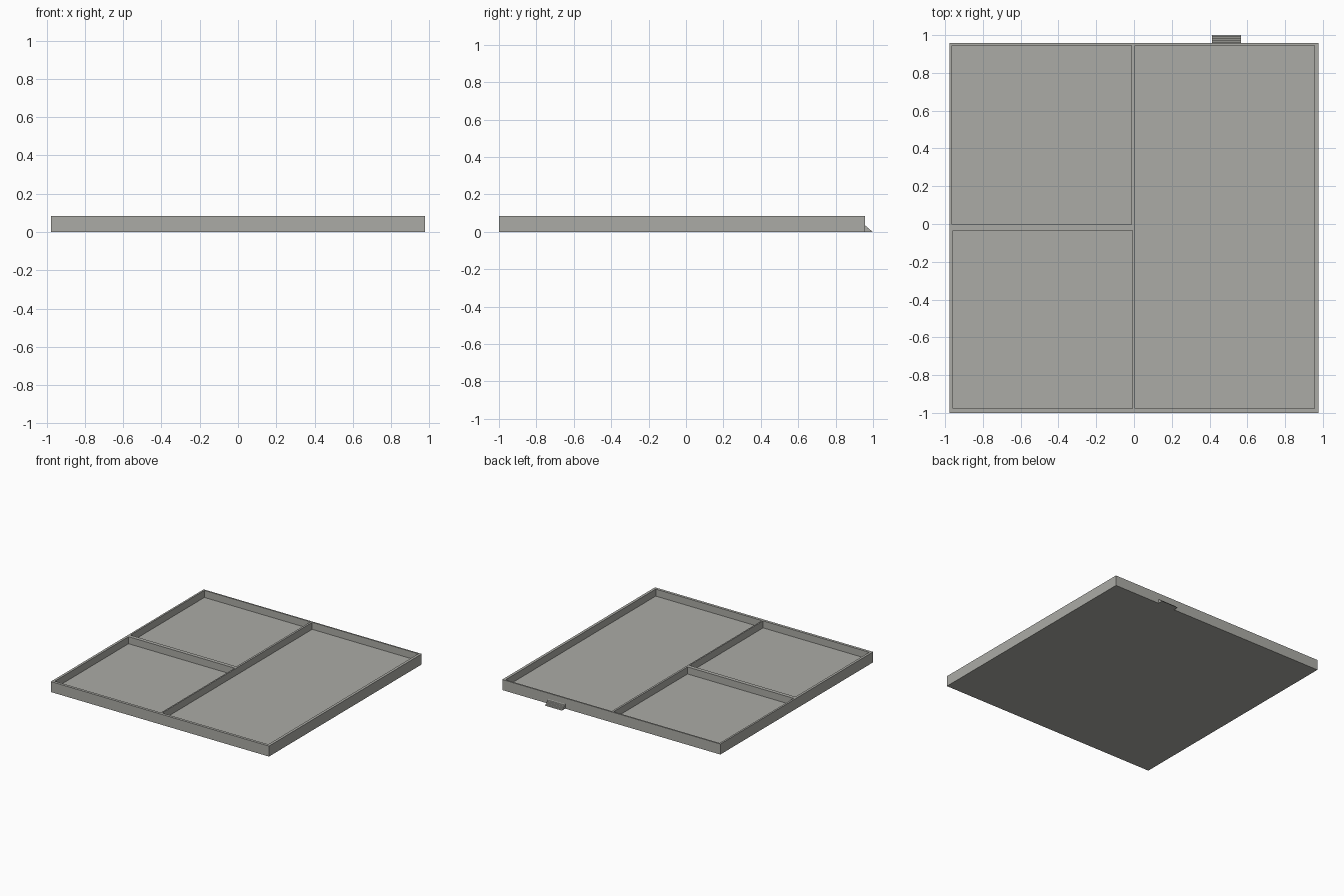
import bpy
import bmesh
from mathutils import Matrix, Vector

default = bpy.data.objects.get("Cube")
if default:
    bpy.data.objects.remove(default, do_unlink=True)

HALF_X, FRONT, BACK = 0.978, -1.0, 0.957
HEIGHT, FLOOR = 0.085, 0.028

grey = bpy.data.materials.new("warm_grey")
grey.use_nodes = True
colour = (0.41, 0.41, 0.38, 1)
grey.diffuse_color = colour
grey.node_tree.nodes["Principled BSDF"].inputs["Base Color"].default_value = colour


def add_box(bm, low, high):
    low, high = Vector(low), Vector(high)
    matrix = Matrix.Translation((low + high) / 2) @ Matrix.Diagonal((*(high - low), 1))
    bmesh.ops.create_cube(bm, size=1, matrix=matrix)


def make_object(name, bm):
    bmesh.ops.recalc_face_normals(bm, faces=bm.faces)
    mesh = bpy.data.meshes.new(name)
    bm.to_mesh(mesh)
    bm.free()
    mesh.materials.append(grey)
    obj = bpy.data.objects.new(name, mesh)
    bpy.context.collection.objects.link(obj)
    return obj


# Tray body
bm = bmesh.new()
add_box(bm, (-HALF_X, FRONT, 0), (HALF_X, BACK, HEIGHT))
tray = make_object("tray", bm)

# Three compartments: back right, front right, and the long left one
bm = bmesh.new()
for x0, x1, y0, y1 in (
    (-0.963, -0.012, -0.003, 0.945),
    (-0.958, -0.007, -0.978, -0.034),
    (0.004, 0.956, -0.978, 0.945),
):
    add_box(bm, (x0, y0, FLOOR), (x1, y1, HEIGHT + 0.1))
cutter = make_object("compartment_cutter", bm)
cutter.hide_render = True

# Hollow the tray, then drop the cutter
cut = tray.modifiers.new("compartments", "BOOLEAN")
cut.operation = "DIFFERENCE"
cut.solver = "EXACT"
cut.object = cutter
bpy.context.view_layer.objects.active = tray
bpy.ops.object.modifier_apply(modifier=cut.name)
bpy.data.objects.remove(cutter, do_unlink=True)

# Ridged wedge latch on the back wall
LATCH_X0, LATCH_X1, LATCH_TOP, RIDGES = 0.413, 0.566, 0.037, 4
depth = 1.0 - BACK
profile = [(BACK, 0)]
for i in range(RIDGES):
    t = i / RIDGES
    profile.append((BACK + depth * t, LATCH_TOP * (1 - t)))
    t += 0.5 / RIDGES
    profile.append((BACK + depth * t - 0.002, LATCH_TOP * (1 - t) - 0.002))
profile.append((1.0, 0))

bm = bmesh.new()
side = bm.faces.new([bm.verts.new((LATCH_X0, y, z)) for y, z in profile])
extruded = bmesh.ops.extrude_face_region(bm, geom=[side], use_keep_orig=True)
moved = [v for v in extruded["geom"] if isinstance(v, bmesh.types.BMVert)]
bmesh.ops.translate(bm, verts=moved, vec=(LATCH_X1 - LATCH_X0, 0, 0))
make_object("latch", bm)
